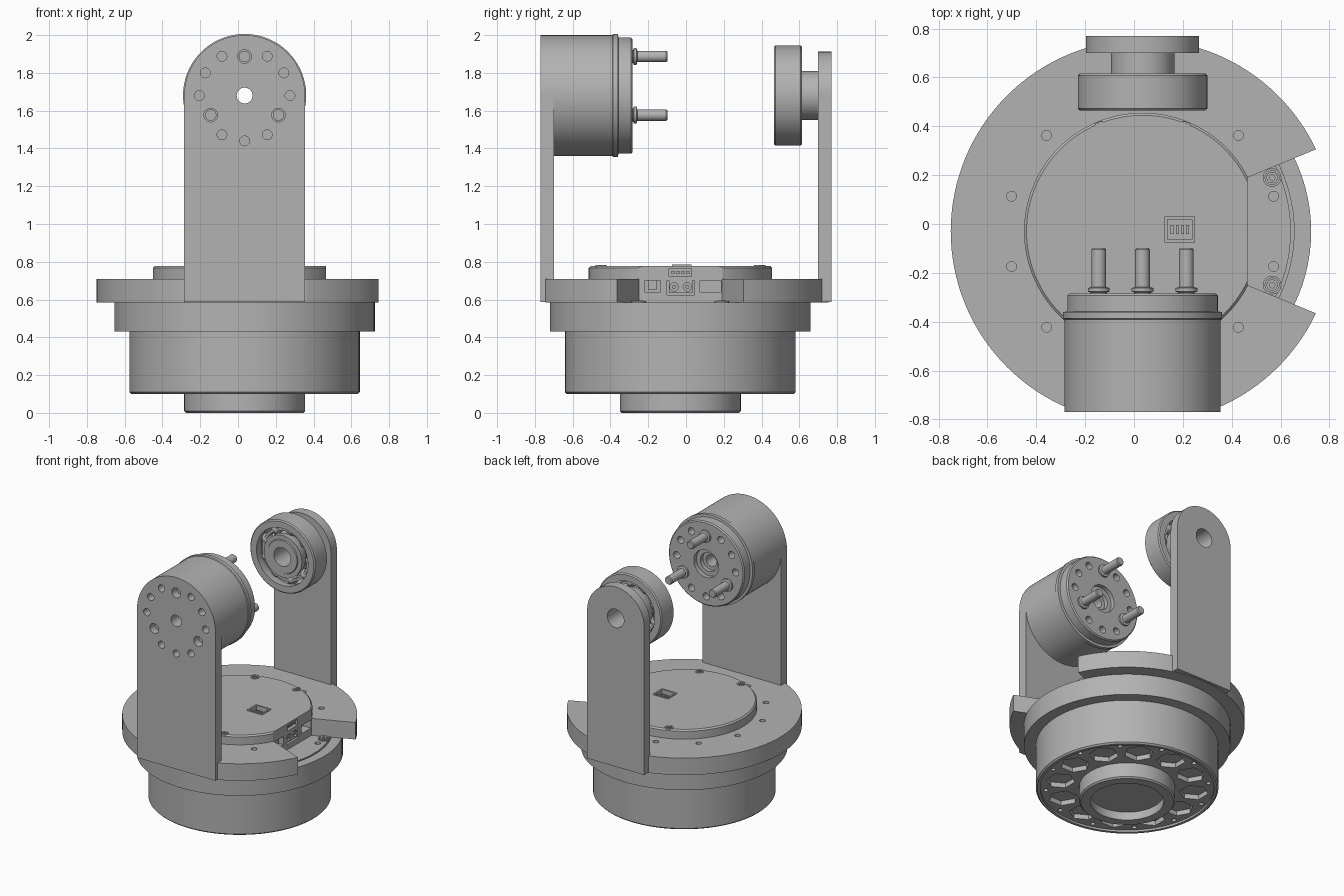
import bpy, bmesh, math
from math import sin, cos, pi, radians

if "Cube" in bpy.data.objects:
    bpy.data.objects.remove(bpy.data.objects["Cube"], do_unlink=True)

grey = bpy.data.materials.new("machined grey")
grey.use_nodes = True
COL = (0.45, 0.45, 0.45, 1)
grey.diffuse_color = COL
grey.node_tree.nodes["Principled BSDF"].inputs["Base Color"].default_value = COL

CX, CY, AZ = 0.035, -0.03, 1.68      # turntable centre and tilt axis height
BASE = (CX, CY, 0)
TILT = (CX, 0, AZ)


def place(axis, u, v, h):
    """Put a 2D point at height h along an axis."""
    return {"X": (h, u, v), "Y": (u, h, v), "Z": (u, v, h)}[axis]


def finish(name, bm):
    bmesh.ops.remove_doubles(bm, verts=bm.verts, dist=1e-5)
    bmesh.ops.recalc_face_normals(bm, faces=bm.faces)
    mesh = bpy.data.meshes.new(name)
    bm.to_mesh(mesh)
    bm.free()
    obj = bpy.data.objects.new(name, mesh)
    bpy.context.collection.objects.link(obj)
    mesh.materials.append(grey)
    return obj


def lathe(name, profile, centre, axis="Z", seg=96, turn=0):
    """Revolve a closed (radius, height) outline."""
    bm = bmesh.new()
    rings = []
    for i in range(seg):
        a = turn + 2 * pi * i / seg
        ring = []
        for r, h in profile:
            p = place(axis, r * cos(a), r * sin(a), h)
            ring.append(bm.verts.new([c + q for c, q in zip(centre, p)]))
        rings.append(ring)
    n = len(profile)
    for i in range(seg):
        a, b = rings[i], rings[(i + 1) % seg]
        for j in range(n):
            k = (j + 1) % n
            if profile[j][0] == 0 and profile[k][0] == 0:
                continue
            if profile[j][0] == 0:
                bm.faces.new((a[j], a[k], b[k]))
            elif profile[k][0] == 0:
                bm.faces.new((a[j], a[k], b[j]))
            else:
                bm.faces.new((a[j], a[k], b[k], b[j]))
    return finish(name, bm)


def rod(name, r, a, b, centre, axis="Z", seg=24, turn=0):
    return lathe(name, [(0, a), (r, a), (r, b), (0, b)], centre, axis, seg, turn)


def prism(name, pts, axis, a, b):
    bm = bmesh.new()
    low = [bm.verts.new(place(axis, u, v, a)) for u, v in pts]
    high = [bm.verts.new(place(axis, u, v, b)) for u, v in pts]
    bm.faces.new(low)
    bm.faces.new(high)
    for i in range(len(pts)):
        k = (i + 1) % len(pts)
        bm.faces.new((low[i], low[k], high[k], high[i]))
    return finish(name, bm)


def box(name, x0, x1, y0, y1, z0, z1):
    return prism(name, [(x0, y0), (x1, y0), (x1, y1), (x0, y1)], "Z", z0, z1)


def cut(target, cutters):
    """Subtract each cutter, then remove it."""
    for o in bpy.context.selected_objects:
        o.select_set(False)
    for c in cutters:
        c.select_set(True)
    bpy.context.view_layer.objects.active = cutters[0]
    if len(cutters) > 1:
        bpy.ops.object.join()
    tool = cutters[0]
    mod = target.modifiers.new("cut", "BOOLEAN")
    mod.operation, mod.object, mod.solver = "DIFFERENCE", tool, "EXACT"
    bpy.context.view_layer.objects.active = target
    bpy.ops.object.modifier_apply(modifier=mod.name)
    bpy.data.objects.remove(tool, do_unlink=True)


def around(count, r, start=0):
    return [(r * cos(radians(start) + 2 * pi * i / count),
             r * sin(radians(start) + 2 * pi * i / count)) for i in range(count)]


def screw(name, x, y, z, r):
    """Socket head screw with its collar, pointing up."""
    lathe(name, [(0, -.02), (r, -.02), (r, .006), (r * .75, .006), (r * .75, -.004),
                 (r * .6, -.004), (r * .6, .008), (r * .3, .008), (r * .3, -.01), (0, -.01)],
          (x, y, z), "Z", 24)


# Base housing: neck, ribbed underside, drum and flange
base = lathe("base_housing", [
    (0, .06), (.245, .06), (.245, 0), (.31, 0), (.32, .01), (.32, .115), (.58, .115),
    (.58, .1), (.6, .1), (.61, .11), (.61, .43), (.69, .43), (.69, .585), (0, .585)], BASE)
pockets = [rod("pocket", .098, .05, .15, (CX + x, CY + y, 0), "Z", 6, pi * i / 6)
           for i, (x, y) in enumerate(around(12, .452))]
pockets += [rod("hole", .016, .05, .16, (CX + x, CY + y, 0), "Z", 16)
            for x, y in around(12, .545, 15)]
cut(base, pockets)
cut(base, [lathe("groove", [(.607, .55), (.62, .55), (.62, .65), (.607, .65)], BASE)])

# Turntable ring with wedge notch, bolt holes and connector openings
ring = lathe("turntable_ring", [(0, .585), (.785, .585), (.785, .71), (0, .71)], BASE, seg=128)
notch = [(.465, CY - .22), (.9, CY - .4), (.9, CY + .4), (.465, CY + .22)]
cut(ring, [prism("notch", notch, "Z", .5, .8)])
cut(ring, [box("front_trim", -1, 1, -1, -.745, .5, .8)])
bolts = around(12, .555, 15)
cut(ring, [rod("hole", .02, .5, .8, (CX + x, CY + y, 0)) for x, y in bolts if x < .5])
cut(base, [rod("hole", .02, .54, .7, (CX + x, CY + y, 0)) for x, y in bolts if x > .5])
cut(ring, [box("port", .4, .5, y0, y1, z0, .705)
           for y0, y1, z0 in ((-.22, -.135, .64), (-.1, .045, .625), (.075, .185, .64))])
for s in (-1, 1):
    screw("flange_screw", .565, CY + s * .22, .586, .038)

# Side connectors inside the notch
plug = box("side_plug", .39, .46, -.09, .035, .635, .7)
cut(plug, [rod("socket", .022, .43, .5, (0, y, .667), "X") for y in (-.063, .007)])
for y in (-.063, .007):
    rod("plug_pin", .011, .42, .46, (0, y, .667), "X", 12)
box("side_latch", .39, .44, -.2, -.155, .65, .73)

# Round cover with flat side, screws and sockets
cover = lathe("cover", [(0, .7), (.485, .7), (.485, .768), (.475, .778), (0, .778)], BASE, seg=128)
cut(cover, [box("flat", .465, .7, -1, 1, .6, .9)])
cut(cover, [box("side_port", .42, .5, -.09, .03, .722, .764)])
cut(cover, [box("top_port", .137, .238, -.063, .018, .735, .9)])
frame = box("top_socket_frame", .125, .25, -.075, .03, .765, .785)
cut(frame, [box("opening", .137, .238, -.063, .018, .7, .9)])
for i in range(4):
    box("socket_contact", .15 + .021 * i, .162 + .021 * i, -.04, -.005, .73, .765)
    box("side_contact", .41, .455, -.078 + .027 * i, -.062 + .027 * i, .735, .75)
for sx in (-1, 1):
    for sy in (-1, 1):
        screw("cover_screw", CX + sx * .17, CY + sy * .42, .776, .03)


def arm(name, r, y0, y1):
    arc = [(CX + r * cos(pi * i / 48), AZ + r * sin(pi * i / 48)) for i in range(49)]
    return prism(name, [(CX - r, .587), (CX + r, .587)] + arc, "Y", y0, y1)


# Front arm with bolt circle
PINS = around(3, .207, 90)
HOLES = [p for i, p in enumerate(around(12, .24)) if i not in (3, 7, 11)]
front = arm("front_arm", .32, -.77, -.7)
cut(front, [rod("hole", r, -.8, -.65, (CX + x, 0, AZ + z), "Y")
            for pts, r in ((HOLES, .026), (PINS, .036), ([(0, 0)], .042)) for x, z in pts])

# Tilt motor with output face and drive pins
motor = lathe("tilt_motor", [
    (.042, -.7), (.32, -.7), (.32, -.39), (.326, -.386), (.326, -.36), (.308, -.358),
    (.308, -.292), (.3, -.284), (.1, -.284), (.1, -.315), (.068, -.315), (.068, -.345),
    (.042, -.345)], TILT, "Y")
cut(motor, [rod("hole", .026, -.34, -.2, (CX + x, 0, AZ + z), "Y") for x, z in HOLES])
for x, z in PINS:
    c = (CX + x, 0, AZ + z)
    lathe("drive_pin", [(0, -.3), (.034, -.3), (.034, -.28), (.045, -.276), (.045, -.262),
                        (.03, -.258), (.03, -.105), (.025, -.098), (0, -.098)], c, "Y", 32)
    rod("arm_screw", .03, -.72, -.69, c, "Y")

# Rear arm and bearing boss
rear = arm("rear_arm", .232, .7, .77)
cut(rear, [rod("bore", .068, .6, .9, TILT, "Y", 48)])
lathe("bearing_boss", [(.068, .61), (.13, .61), (.13, .7), (.068, .7)], TILT, "Y", 64)

# Ball bearing: races, cage and balls
lathe("outer_race", [(.21, .465), (.257, .465), (.265, .473), (.265, .607), (.257, .615),
                     (.21, .615), (.21, .57), (.222, .54), (.21, .51)], TILT, "Y")
lathe("inner_race", [(.068, .465), (.12, .465), (.124, .472), (.155, .472), (.155, .51),
                     (.143, .54), (.155, .57), (.155, .615), (.068, .615)], TILT, "Y")
lathe("ball_cage", [(.173, .505), (.192, .505), (.192, .575), (.173, .575)], TILT, "Y")
for x, z in around(9, .1825):
    arc = [(.039 * sin(pi * i / 12), -.039 * cos(pi * i / 12)) for i in range(13)]
    arc[0], arc[-1] = (0, -.039), (0, .039)
    lathe("bearing_ball", arc, (CX + x, .54, AZ + z), "Y", 24)

# Smooth the round walls and keep machined edges crisp
for o in bpy.context.scene.objects:
    o.select_set(o.type == "MESH")
bpy.context.view_layer.objects.active = base
bpy.ops.object.shade_smooth_by_angle(angle=radians(25))
